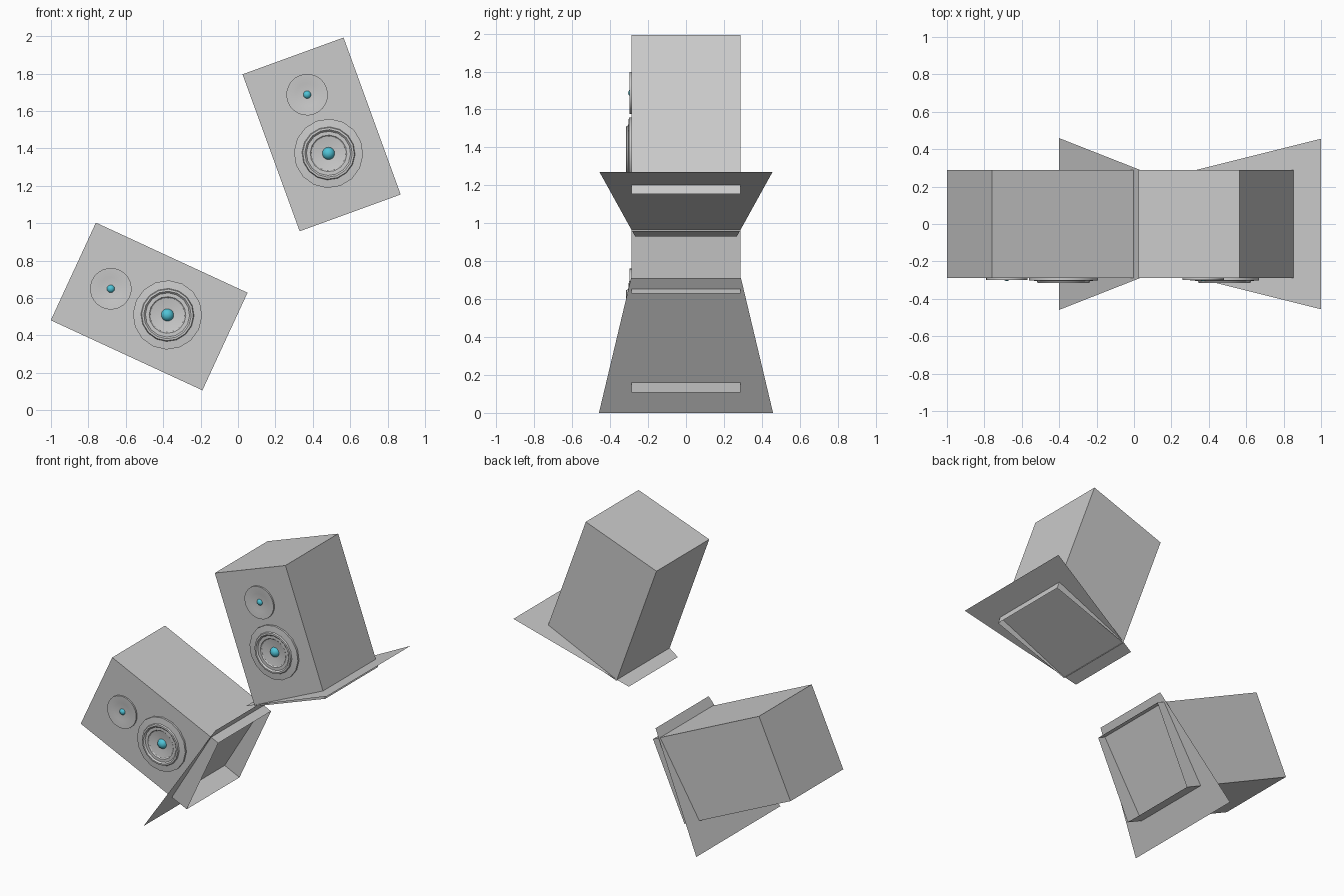
import bpy, bmesh
from math import radians, sin, cos, pi

if "Cube" in bpy.data.objects:
    bpy.data.objects.remove(bpy.data.objects["Cube"])

W, D, H = 0.575, 0.576, 0.893      # cabinet width, depth, height
FRONT = -D / 2

blue = bpy.data.materials.new("cap_blue")
blue.diffuse_color = (0.08, 0.55, 0.68, 1)
blue.use_nodes = True
blue.node_tree.nodes["Principled BSDF"].inputs["Base Color"].default_value = blue.diffuse_color


def finish(name, bm, loc=(0, 0, 0), angle=0, smooth=False, mat=None):
    me = bpy.data.meshes.new(name)
    bm.to_mesh(me)
    bm.free()
    ob = bpy.data.objects.new(name, me)
    bpy.context.collection.objects.link(ob)
    ob.location = loc
    ob.rotation_euler = (0, angle, 0)
    if mat:
        me.materials.append(mat)
    if smooth:
        bpy.ops.object.select_all(action='DESELECT')
        ob.select_set(True)
        bpy.context.view_layer.objects.active = ob
        bpy.ops.object.shade_smooth_by_angle(angle=radians(35))
    return ob


def cabinet(name, loc, angle):
    # thin-walled box, open at the bottom
    bm = bmesh.new()
    bmesh.ops.create_cube(bm, size=1)
    bmesh.ops.scale(bm, vec=(W, D, H), verts=bm.verts)
    bottom = [f for f in bm.faces if f.normal.z < -0.5]
    bmesh.ops.delete(bm, geom=bottom, context='FACES_ONLY')
    finish(name, bm, loc, angle)


def driver(name, profile, z, loc, angle, sides):
    # turned profile of (radius, y) points facing -y
    bm = bmesh.new()
    rings = [[bm.verts.new((r * cos(2 * pi * i / sides), y, z + r * sin(2 * pi * i / sides)))
              for i in range(sides)] for r, y in profile]
    for a, b in zip(rings, rings[1:]):
        for i in range(sides):
            j = (i + 1) % sides
            bm.faces.new((a[i], a[j], b[j], b[i]))
    bm.faces.new(rings[-1])
    bmesh.ops.recalc_face_normals(bm, faces=bm.faces)
    if sum(f.normal.y for f in bm.faces) > 0:
        bmesh.ops.reverse_faces(bm, faces=bm.faces)
    finish(name, bm, loc, angle, True)


def cap(name, r, y, z, loc, angle):
    # coloured ball in the middle of a cone
    bm = bmesh.new()
    bmesh.ops.create_uvsphere(bm, u_segments=16, v_segments=10, radius=r)
    bmesh.ops.translate(bm, vec=(0, y, z), verts=bm.verts)
    finish(name, bm, loc, angle, True, blue)


def base_panel(name, narrow, wide):
    # tapered sheet between two (x, z, half width) ends
    bm = bmesh.new()
    (x0, z0, h0), (x1, z1, h1) = narrow, wide
    bm.faces.new([bm.verts.new(p) for p in
                  ((x0, -h0, z0), (x1, -h1, z1), (x1, h1, z1), (x0, h0, z0))])
    finish(name, bm)


woofer = [(0.185, FRONT), (0.185, -0.301), (0.142, -0.305), (0.138, -0.315), (0.127, -0.316),
          (0.118, -0.307), (0.098, -0.307), (0.092, -0.301), (0.03, -0.290)]
tweeter = [(0.111, FRONT), (0.111, -0.299), (0.105, -0.299), (0.06, -0.293), (0.02, -0.290)]

speakers = [("lower", (-0.475, 0, 0.555), radians(-65.2),
             (0.03, 0.71, 0.29), (-0.40, 0, 0.459)),
            ("upper", (0.447, 0, 1.475), radians(-20),
             (0.25, 0.93, 0.268), (1.0, 1.27, 0.456))]

for tag, loc, ang, narrow, wide in speakers:
    cabinet(tag + "_cabinet", loc, ang)
    driver(tag + "_woofer", woofer, -0.108, loc, ang, 16)
    cap(tag + "_woofer_cap", 0.035, -0.280, -0.108, loc, ang)
    driver(tag + "_tweeter", tweeter, 0.226, loc, ang, 24)
    cap(tag + "_tweeter_cap", 0.022, -0.283, 0.226, loc, ang)
    base_panel(tag + "_base_panel", narrow, wide)
